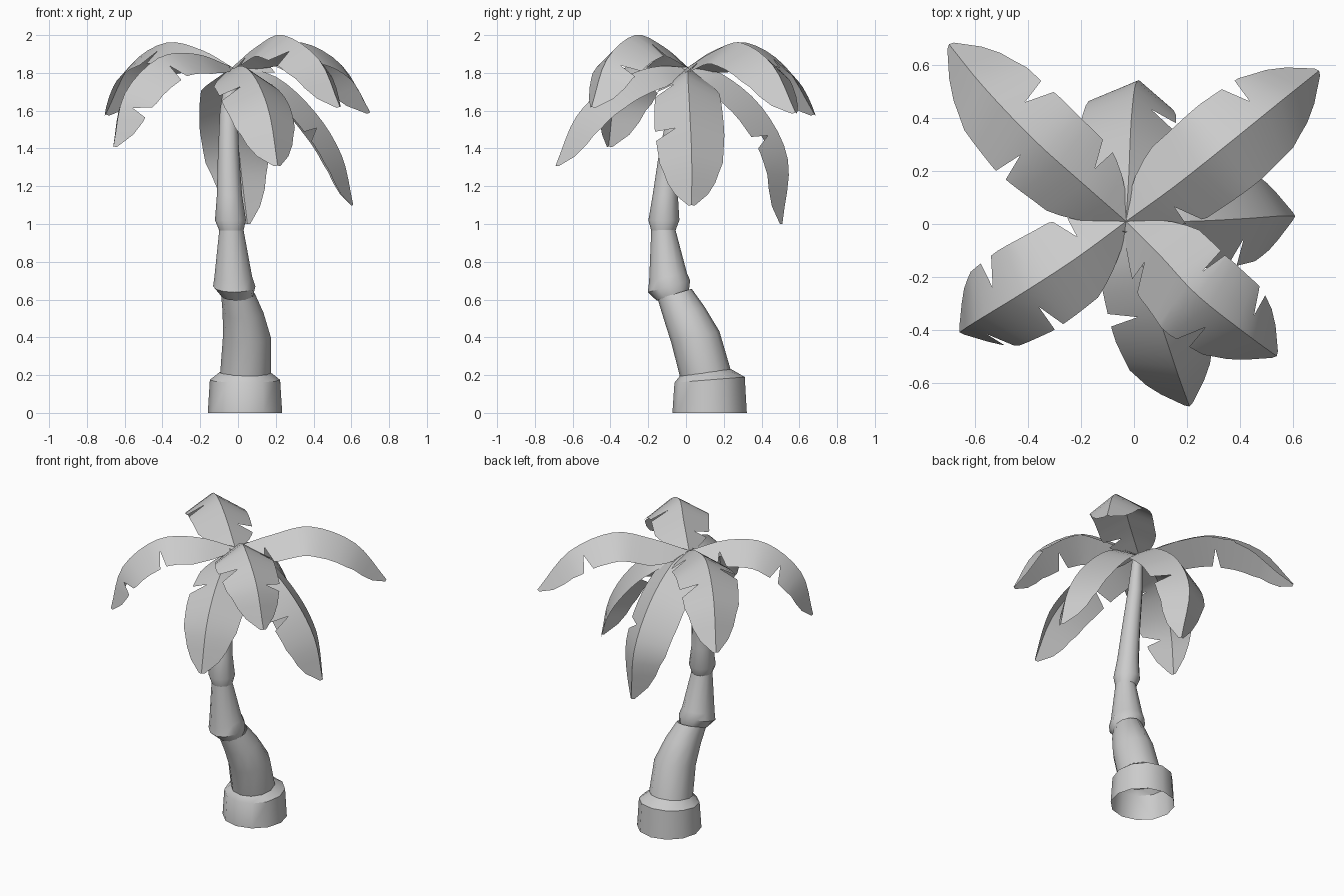
import bpy
import bmesh
import math
from mathutils import Vector

cube = bpy.data.objects.get("Cube")
if cube:
    bpy.data.objects.remove(cube, do_unlink=True)

GREY = (0.6, 0.6, 0.6, 1)
grey = bpy.data.materials.new("plain_grey")
grey.use_nodes = True
grey.diffuse_color = GREY
grey.node_tree.nodes["Principled BSDF"].inputs["Base Color"].default_value = GREY


def finish(name, bm, angle):
    """Turn a bmesh into a smooth object with sharp creases."""
    mesh = bpy.data.meshes.new(name)
    bm.to_mesh(mesh)
    bm.free()
    mesh.materials.append(grey)
    obj = bpy.data.objects.new(name, mesh)
    bpy.context.collection.objects.link(obj)
    bpy.ops.object.select_all(action='DESELECT')
    obj.select_set(True)
    bpy.context.view_layer.objects.active = obj
    bpy.ops.object.shade_smooth_by_angle(angle=math.radians(angle))
    return obj


def tube(name, rings, sides=12):
    """Skin rings of (x, y, z, radius, rise per unit of y)."""
    bm = bmesh.new()
    loops = []
    for x, y, z, r, tilt in rings:
        angles = [math.tau * i / sides for i in range(sides)]
        loops.append([bm.verts.new((x + r * math.cos(a), y + r * math.sin(a),
                                    z + tilt * r * math.sin(a))) for a in angles])
    for low, high in zip(loops, loops[1:]):
        for i in range(sides):
            j = (i + 1) % sides
            bm.faces.new((low[i], low[j], high[j], high[i]))
    return finish(name, bm, 34)


# Trunk: open base collar, then three tapering, flared sections
tube("trunk_base", [(.037, .125, 0, .197, 0), (.037, .125, .175, .186, .08),
                    (.037, .105, .215, .135, .12)])
tube("trunk_lower", [(.04, .105, .2, .135, .12), (.047, .05, .4, .127, .25),
                     (.027, -.01, .53, .108, .3), (0, -.06, .63, .09, .3)])
tube("trunk_middle", [(-.005, -.07, .62, .085, .3), (-.02, -.09, .67, .112, .28),
                      (-.025, -.095, .72, .1, .2), (-.035, -.12, .97, .064, 0)])
tube("trunk_upper", [(-.035, -.12, .965, .064, 0), (-.04, -.117, 1.02, .082, 0),
                     (-.045, -.11, 1.15, .067, 0), (-.05, -.09, 1.35, .057, 0),
                     (-.05, -.05, 1.6, .046, 0), (-.03, 0, 1.83, .03, 0)])

# Fronds
CROWN = Vector((-.03, .01, 1.83))
STATIONS = 16
WIDTHS = [(0, .015), (.08, .11), (.16, .165), (.25, .2), (.4, .212), (.55, .217),
          (.75, .197), (.88, .147), (.96, .085), (1, .02)]


def half_width(t):
    for (a, wa), (b, wb) in zip(WIDTHS, WIDTHS[1:]):
        if t <= b:
            return wa + (wb - wa) * (t - a) / (b - a)
    return WIDTHS[-1][1]


def rib_point(points, t):
    """Smooth curve through the rib points."""
    n = len(points) - 1
    i = min(int(t * n), n - 1)
    u = t * n - i
    b, c = points[i], points[i + 1]
    a = points[i - 1] if i else 2 * b - c
    d = points[i + 2] if i + 2 <= n else 2 * c - b
    return (b * 2 + (c - a) * u + (a * 2 - b * 5 + c * 4 - d) * u ** 2
            + (b * 3 - a - c * 3 + d) * u ** 3) / 2


def frond(name, rib, left_cuts, right_cuts):
    """Folded leaf along a rib, with wedge cuts at fractions of its length."""
    points = [CROWN] + [Vector(p) for p in rib]
    heading = points[-1] - points[0]
    across = Vector((-heading.y, heading.x, 0)).normalized()
    bm = bmesh.new()

    def blade(t, side, share):
        t = min(max(t, 0), 1)
        p = rib_point(points, t)
        tangent = rib_point(points, min(t + .02, 1)) - rib_point(points, max(t - .02, 0))
        up = tangent.cross(across).normalized()
        out = across * side * .85 - up * .53
        return bm.verts.new(p + out * half_width(t) * share)

    steps = [i / STATIONS for i in range(STATIONS + 1)]
    spine = [bm.verts.new(rib_point(points, t)) for t in steps]
    for side, cuts in ((1, left_cuts), (-1, right_cuts)):
        cut_at = {round(c * STATIONS) for c in cuts}
        middle = [blade(t, side, .42) for t in steps]
        before, after = [], []
        for i, t in enumerate(steps):
            if i in cut_at:
                before.append(blade(t - .025, side, 1))
                after.append(blade(t + .04, side, 1))
            else:
                v = blade(t, side, 1)
                before.append(v)
                after.append(v)
        for i in range(STATIONS):
            for quad in ((spine[i], spine[i + 1], middle[i + 1], middle[i]),
                         (middle[i], middle[i + 1], before[i + 1], after[i])):
                bm.faces.new(quad if side < 0 else quad[::-1])
    bm.normal_update()
    return finish(name, bm, 40)


frond("frond_back_right", [(-.19, .15, 1.92), (-.38, .32, 1.96), (-.57, .52, 1.84),
                           (-.7, .68, 1.58)], [.5], [.25, .64])
frond("frond_back_left", [(.15, .14, 1.91), (.34, .29, 1.96), (.55, .46, 1.84),
                          (.7, .58, 1.59)], [.68], [.2])
frond("frond_front_left", [(.1, -.12, 1.94), (.24, -.27, 2.0), (.43, -.42, 1.87),
                           (.54, -.5, 1.62)], [.45, .74], [.2, .62])
frond("frond_front", [(.04, -.18, 1.83), (.11, -.4, 1.74), (.17, -.58, 1.57),
                      (.21, -.69, 1.31)], [], [.42])
frond("frond_left", [(.2, .01, 1.78), (.41, .02, 1.59), (.55, .03, 1.36),
                     (.61, .03, 1.1)], [], [.25, .57])
frond("frond_back", [(-.02, .18, 1.8), (-.01, .4, 1.62), (.01, .54, 1.34),
                     (.05, .51, 1.0)], [], [.6])
frond("frond_front_right", [(-.22, -.13, 1.9), (-.42, -.26, 1.88), (-.6, -.37, 1.69),
                            (-.66, -.41, 1.41)], [.5, .8], [.19, .62])
